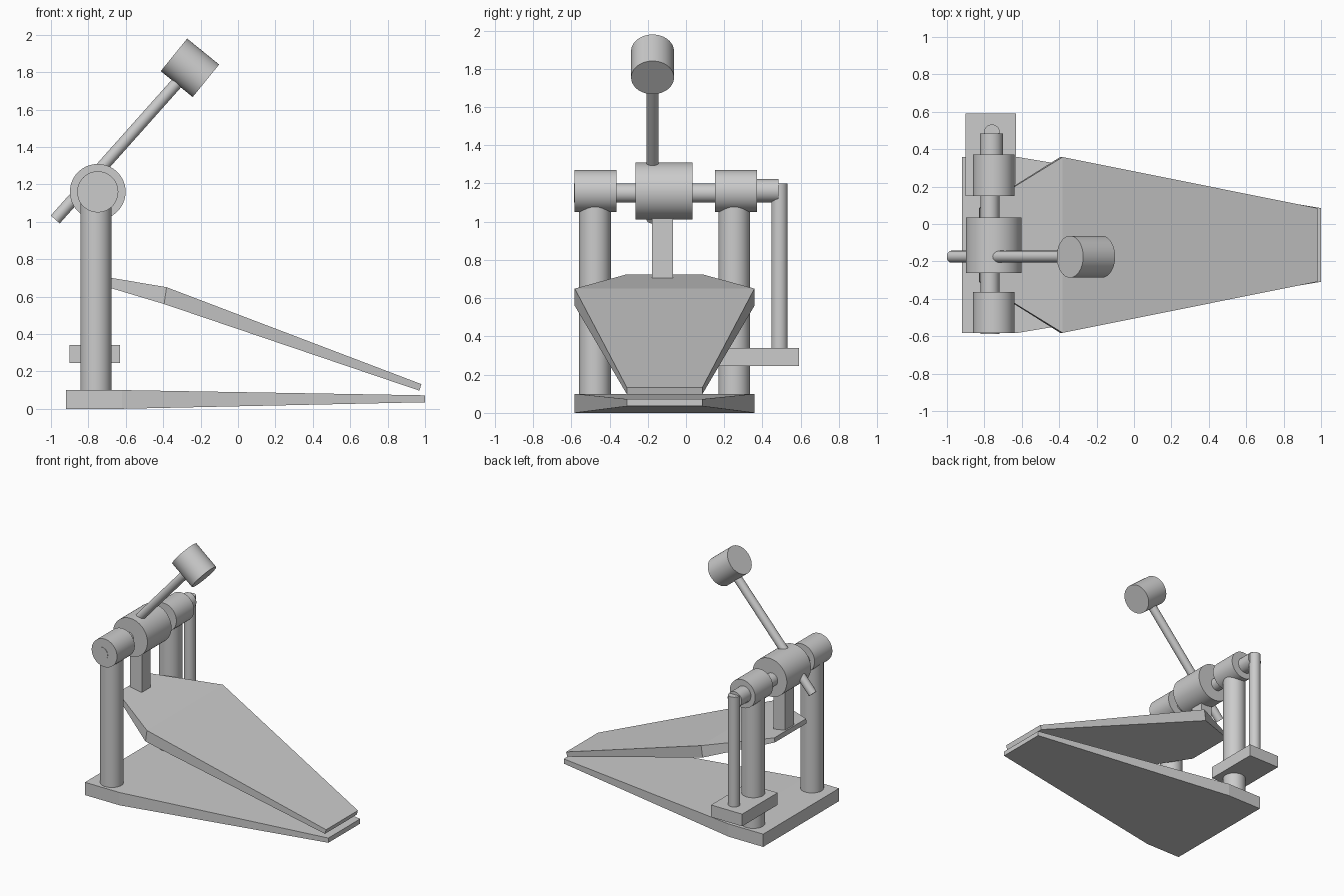
import bpy, bmesh, math
from mathutils import Vector

if "Cube" in bpy.data.objects:
    bpy.data.objects.remove(bpy.data.objects["Cube"])

CY = -0.112      # centre line of the pedal
AX, AZ = -0.755, 1.16   # axle position


def cylinder(name, a, b, r, n=48):
    """Smooth cylinder running from point a to point b."""
    a, b = Vector(a), Vector(b)
    d = b - a
    bpy.ops.mesh.primitive_cylinder_add(vertices=n, radius=r, depth=d.length, location=(a + b) / 2)
    ob = bpy.context.object
    ob.name = name
    ob.rotation_euler = d.to_track_quat('Z', 'Y').to_euler()
    bpy.ops.object.shade_smooth_by_angle(angle=math.radians(35))
    return ob


def box(name, lo, hi):
    lo, hi = Vector(lo), Vector(hi)
    bpy.ops.mesh.primitive_cube_add(size=1, location=(lo + hi) / 2)
    ob = bpy.context.object
    ob.name = name
    ob.scale = hi - lo
    return ob


def plate(name, stations):
    """Tapered plate: each station is (half width, top x, top z, bottom x, bottom z)."""
    bm = bmesh.new()
    rings = []
    for w, tx, tz, bx, bz in stations:
        rings.append([bm.verts.new(p) for p in (
            (tx, CY - w, tz), (tx, CY + w, tz), (bx, CY + w, bz), (bx, CY - w, bz))])
    for r, s in zip(rings, rings[1:]):
        for i in range(4):
            j = (i + 1) % 4
            bm.faces.new((r[i], r[j], s[j], s[i]))
    bm.faces.new(rings[0])
    bm.faces.new(rings[-1])
    bmesh.ops.recalc_face_normals(bm, faces=bm.faces)
    me = bpy.data.meshes.new(name)
    bm.to_mesh(me)
    bm.free()
    ob = bpy.data.objects.new(name, me)
    bpy.context.collection.objects.link(ob)
    return ob


# Floor plate and foot board
plate("base_plate", [(0.47, -0.92, 0.10, -0.92, 0.0),
                     (0.47, -0.62, 0.10, -0.62, 0.0),
                     (0.197, 1.0, 0.072, 1.0, 0.035)])
plate("foot_board", [(0.197, -0.825, 0.725, -0.83, 0.69),
                     (0.47, -0.382, 0.65, -0.395, 0.56),
                     (0.197, 0.98, 0.132, 0.97, 0.097)])

# Two posts with bearing housings
for side, py, by in (("front", -0.476, -0.474), ("back", 0.252, 0.261)):
    cylinder(side + "_post", (-0.76, py, 0.08), (-0.76, py, 1.12), 0.083)
    cylinder(side + "_bearing", (-0.75, by - 0.11, AZ), (-0.75, by + 0.11, AZ), 0.11)

# Axle, central hub and outer axle end
cylinder("axle", (-0.77, -0.587, 1.15), (-0.77, 0.40, 1.15), 0.05)
cylinder("hub", (-0.75, -0.263, AZ), (-0.75, 0.035, AZ), 0.149, 64)
cylinder("axle_end", (-0.762, 0.35, 1.162), (-0.762, 0.485, 1.162), 0.061)

# Return spring and its bracket
cylinder("spring", (-0.76, 0.489, 0.30), (-0.76, 0.489, 1.20), 0.043)
box("spring_bracket", (-0.90, 0.15, 0.245), (-0.63, 0.59, 0.34))

# Drive strap between hub and foot board
box("drive_strap", (-0.81, -0.178, 0.70), (-0.71, -0.068, 1.08))

# Beater rod and head
BY = -0.175
cylinder("beater_rod", (-0.977, BY, 1.012), (-0.29, BY, 1.783), 0.032, 32)
c, h = Vector((-0.257, BY, 1.823)), Vector((0.776, 0, -0.63)) * 0.11
cylinder("beater_head", c - h, c + h, 0.112)
